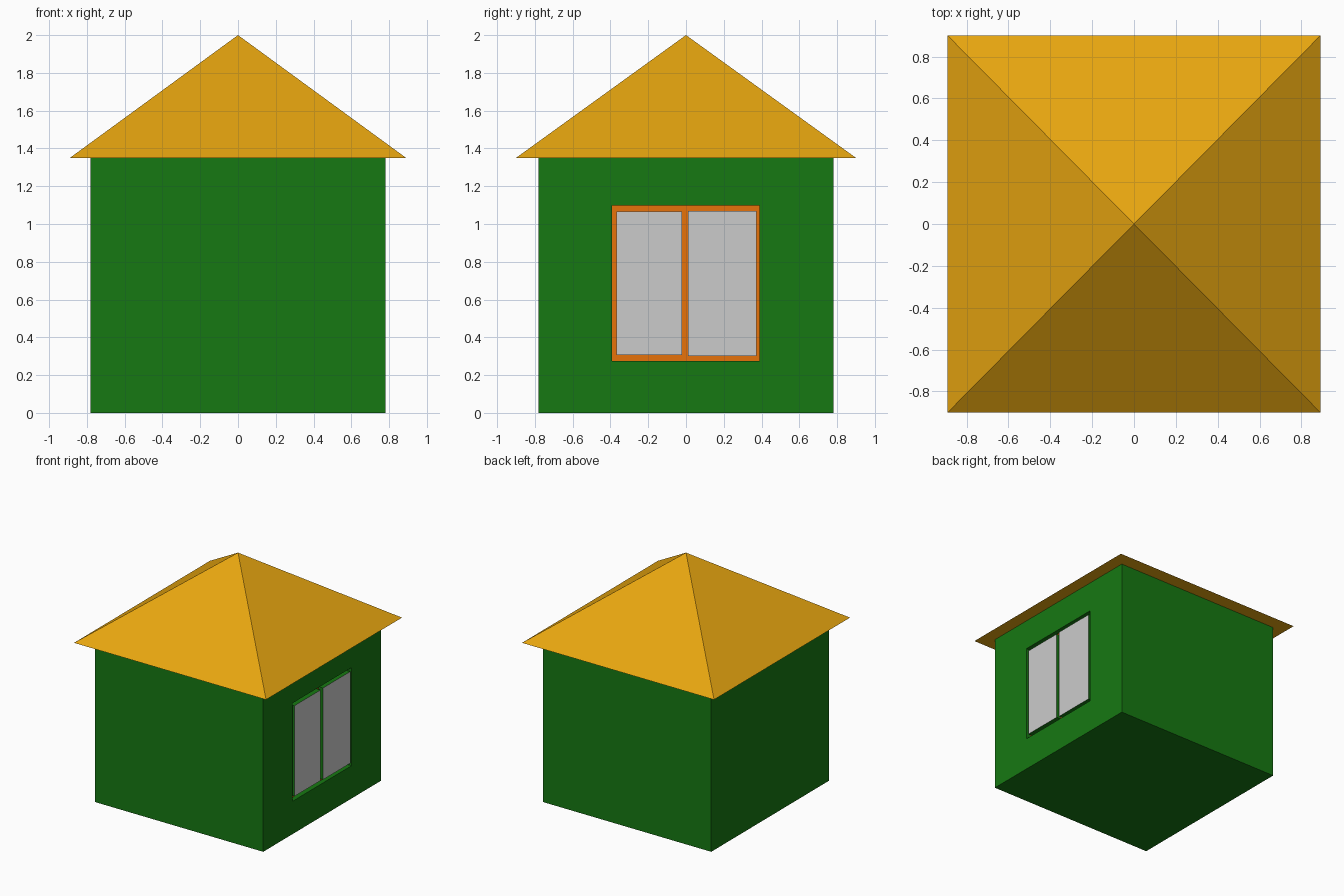
import bpy, bmesh

if "Cube" in bpy.data.objects:
    bpy.data.objects.remove(bpy.data.objects["Cube"])


def material(name, rgb):
    m = bpy.data.materials.new(name)
    m.diffuse_color = (*rgb, 1)
    m.use_nodes = True
    m.node_tree.nodes["Principled BSDF"].inputs["Base Color"].default_value = m.diffuse_color
    return m


green = material("wall_green", (0.008, 0.19, 0.006))
orange = material("frame_orange", (0.80, 0.17, 0.003))
gold = material("roof_gold", (0.80, 0.38, 0.005))

WALL, HEIGHT, DEPTH = 0.78, 1.35, 0.04


def box(bm, lo, hi):
    """Add a box between two corners."""
    for v in bmesh.ops.create_cube(bm, size=1)["verts"]:
        v.co = [lo[i] if v.co[i] < 0 else hi[i] for i in range(3)]


def right_face(bm):
    bm.normal_update()
    return max(bm.faces, key=lambda f: f.calc_center_median().x)


def finish(bm, name, mats):
    bm.normal_update()
    me = bpy.data.meshes.new(name)
    bm.to_mesh(me)
    bm.free()
    for m in mats:
        me.materials.append(m)
    ob = bpy.data.objects.new(name, me)
    bpy.context.collection.objects.link(ob)
    return ob


# Walls: a block with an orange-backed window recess in the right face
bm = bmesh.new()
box(bm, (-WALL, -WALL, 0), (WALL, WALL, HEIGHT))
face = right_face(bm)
bmesh.ops.inset_individual(bm, faces=[face], thickness=0.3)
mid = face.calc_center_median()
for v in face.verts:
    v.co.y = -0.393 if v.co.y < mid.y else 0.388
    v.co.z = 0.275 if v.co.z < mid.z else 1.097
back = bmesh.ops.extrude_discrete_faces(bm, faces=[face])["faces"][0]
for v in back.verts:
    v.co.x -= DEPTH
back.material_index = 1
finish(bm, "walls", [green, orange])

# Window panes: raised blocks with grey fronts and green sides
for name, y0, y1, z0, z1 in (("front_pane", -0.368, -0.021, 0.307, 1.066),
                             ("back_pane", 0.011, 0.373, 0.302, 1.07)):
    bm = bmesh.new()
    box(bm, (WALL - DEPTH - 0.005, y0, z0), (WALL, y1, z1))
    for f in bm.faces:
        f.material_index = 1
    right_face(bm).material_index = 0
    finish(bm, name, [None, green])

# Roof: closed four-sided pyramid overhanging the walls
bm = bmesh.new()
base = [bm.verts.new((0.89 * sx, 0.90 * sy, HEIGHT))
        for sx, sy in ((-1, -1), (1, -1), (1, 1), (-1, 1))]
apex = bm.verts.new((0, 0, 2))
bm.faces.new(base[::-1])
for i in range(4):
    bm.faces.new((base[i], base[(i + 1) % 4], apex))
finish(bm, "roof", [gold])
